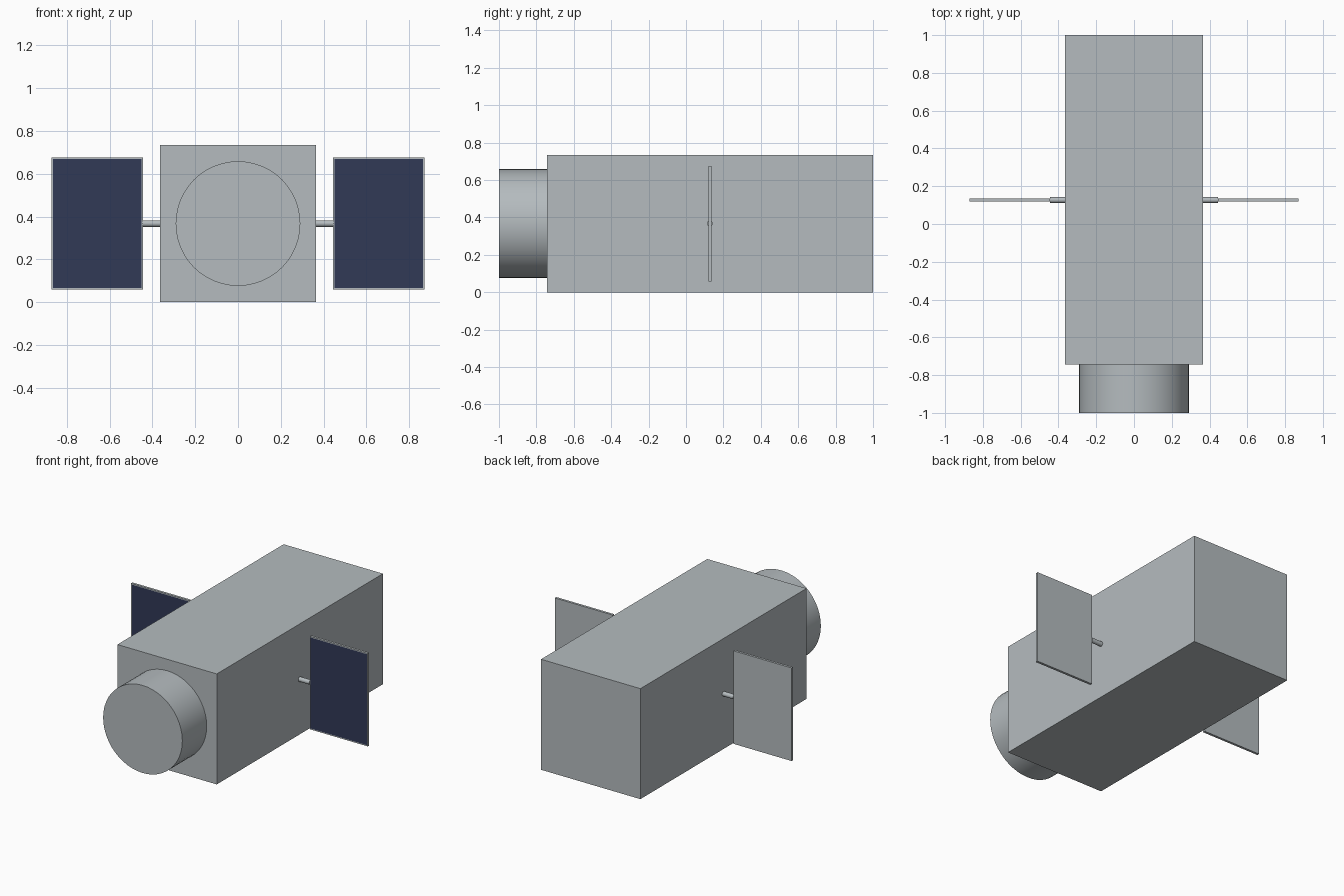
import bpy
import bmesh
import math
from mathutils import Matrix, Vector

cube = bpy.data.objects.get("Cube")
if cube:
    bpy.data.objects.remove(cube, do_unlink=True)


def make_material(name, rgb):
    mat = bpy.data.materials.new(name)
    mat.use_nodes = True
    mat.diffuse_color = (*rgb, 1)
    mat.node_tree.nodes["Principled BSDF"].inputs["Base Color"].default_value = (*rgb, 1)
    return mat


GREY = make_material("metal grey", (0.46, 0.50, 0.52))
NAVY = make_material("solar cell navy", (0.031, 0.041, 0.094))

MID_Z = 0.367       # centre line height
BODY_HALF = 0.365   # half width of the hull
WING_Y = 0.127      # position of the wings along the hull


def finish(name, bm, *materials):
    mesh = bpy.data.meshes.new(name)
    bm.to_mesh(mesh)
    bm.free()
    for mat in materials:
        mesh.materials.append(mat)
    obj = bpy.data.objects.new(name, mesh)
    bpy.context.collection.objects.link(obj)
    return obj


def box(centre, size):
    bm = bmesh.new()
    matrix = Matrix.Translation(centre) @ Matrix.Diagonal((*size, 1))
    bmesh.ops.create_cube(bm, size=1, matrix=matrix)
    return bm


def cylinder(name, centre, radius, length, axis, sides):
    bm = bmesh.new()
    turn = Vector((0, 0, 1)).rotation_difference(Vector(axis)).to_matrix().to_4x4()
    bmesh.ops.create_cone(bm, cap_ends=True, segments=sides, radius1=radius,
                          radius2=radius, depth=length,
                          matrix=Matrix.Translation(centre) @ turn)
    obj = finish(name, bm, GREY)
    bpy.ops.object.select_all(action="DESELECT")
    obj.select_set(True)
    bpy.context.view_layer.objects.active = obj
    bpy.ops.object.shade_smooth_by_angle(angle=math.radians(35))
    return obj


# Hull and front drum
finish("hull", box((0, 0.128, MID_Z), (2 * BODY_HALF, 1.744, 2 * MID_Z)), GREY)
cylinder("front_drum", (0, -0.87, MID_Z), 0.291, 0.26, (0, -1, 0), 48)

# Solar wings, each with a navy face framed in grey on the front
for side, label in ((1, "left"), (-1, "right")):
    cylinder(label + "_wing_strut", (side * 0.403, WING_Y, MID_Z), 0.0155, 0.084, (1, 0, 0), 16)
    wing = box((side * 0.657, WING_Y, MID_Z), (0.426, 0.016, 0.618))
    front = min(wing.faces, key=lambda f: f.calc_center_median().y)
    bmesh.ops.inset_individual(wing, faces=[front], thickness=0.01)
    front.material_index = 1
    finish(label + "_solar_wing", wing, GREY, NAVY)
